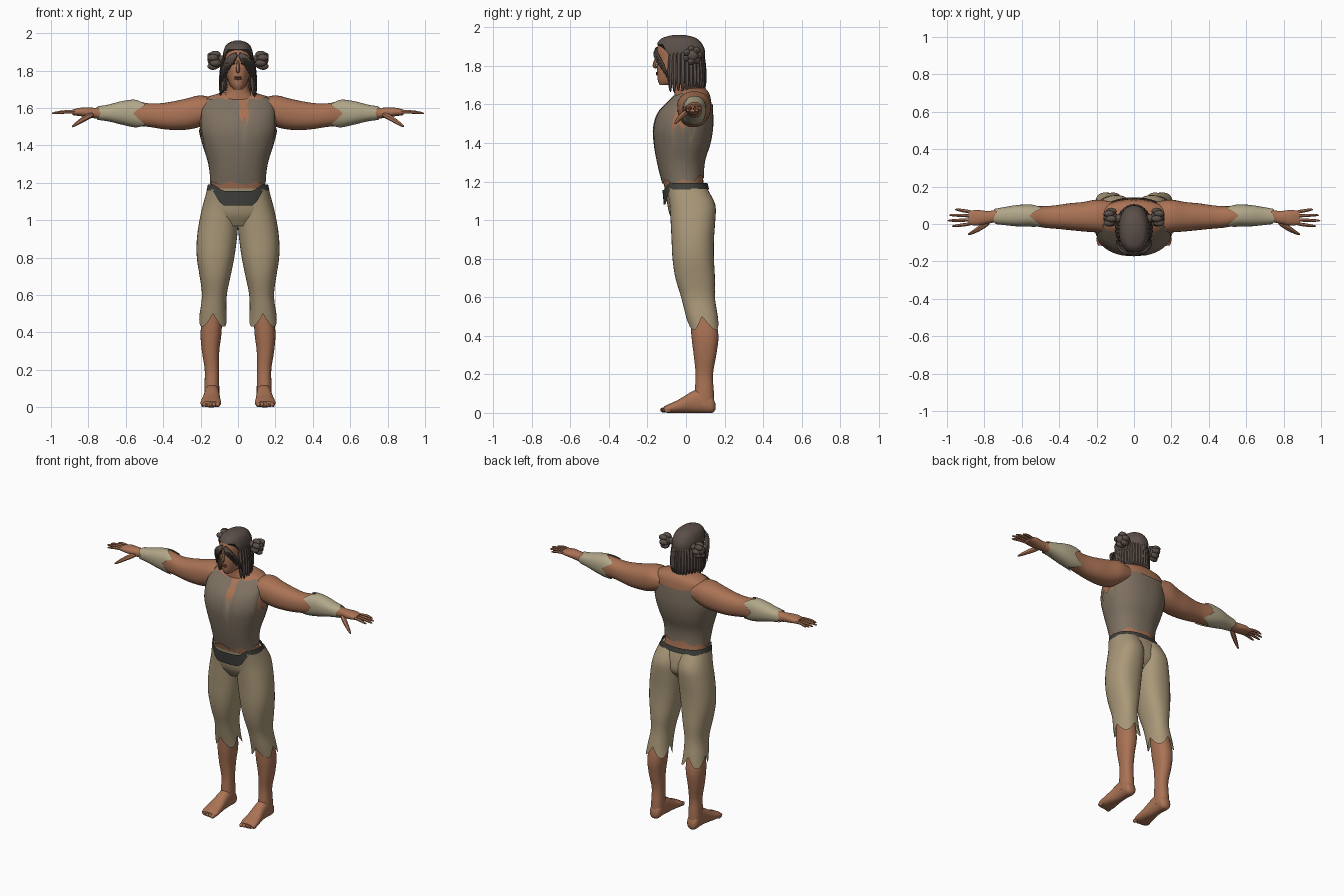
import bpy, bmesh, math, random
from math import sin, cos, pi, tau
from mathutils import Vector, Matrix

random.seed(4)
cube = bpy.data.objects.get("Cube")
if cube:
    bpy.data.objects.remove(cube, do_unlink=True)


def material(name, *rgb):
    m = bpy.data.materials.new(name)
    m.use_nodes = True
    m.diffuse_color = (*rgb, 1)
    m.node_tree.nodes["Principled BSDF"].inputs["Base Color"].default_value = (*rgb, 1)
    return m


SKIN = material("skin", .40, .17, .09)
SHIRT = material("shirt_cloth", .21, .165, .12)
PANTS = material("pants_cloth", .40, .315, .19)
HAIR = material("hair_brown", .105, .078, .066)
BELT = material("belt_dark", .05, .05, .045)
WRAP = material("forearm_wrap", .44, .385, .25)
LIPS = material("lips", .25, .08, .05)
EYE = material("eye_dark", .03, .02, .015)


def finish(bm, name, mat, subdiv=0):
    bmesh.ops.recalc_face_normals(bm, faces=bm.faces)
    mesh = bpy.data.meshes.new(name)
    bm.to_mesh(mesh)
    bm.free()
    ob = bpy.data.objects.new(name, mesh)
    bpy.context.collection.objects.link(ob)
    mesh.materials.append(mat)
    bpy.ops.object.select_all(action='DESELECT')
    ob.select_set(True)
    bpy.context.view_layer.objects.active = ob
    bpy.ops.object.shade_smooth_by_angle(angle=math.radians(55))
    if subdiv:
        ob.modifiers.new("smooth", 'SUBSURF').levels = subdiv
        ob.modifiers["smooth"].render_levels = subdiv
    return ob


def sample(rings, t):
    """Smoothly interpolated bounding box of the section at position t."""
    n = len(rings)
    up = rings[-1][0] > rings[0][0]
    i = 0
    while i < n - 2 and ((t > rings[i + 1][0]) == up):
        i += 1
    a, b = rings[i], rings[i + 1]
    p, q = rings[max(i - 1, 0)], rings[min(i + 2, n - 1)]
    h = b[0] - a[0]
    u = min(max((t - a[0]) / h, 0), 1)
    out = []
    for k in range(1, 5):
        m0 = (b[k] - p[k]) / (b[0] - p[0]) * h
        m1 = (q[k] - a[k]) / (q[0] - a[0]) * h
        out.append((2*u**3 - 3*u*u + 1) * a[k] + (u**3 - 2*u*u + u) * m0
                   + (3*u*u - 2*u**3) * b[k] + (u**3 - u*u) * m1)
    return out


def power(v, p=.88):
    return math.copysign(abs(v) ** p, v)


def loft(name, mat, rings, axis='z', start=None, end=None, grow=0, side=1,
         segs=32, steps=24, caps=True):
    """Skin through rounded sections; start and end may vary with the angle."""
    start = start or (lambda a: rings[0][0])
    end = end or (lambda a: rings[-1][0])
    bm = bmesh.new()
    rows = []
    for s in range(steps + 1):
        row = []
        for j in range(segs):
            a = tau * j / segs
            t = start(a) + (end(a) - start(a)) * s / steps
            p0, p1, q0, q1 = sample(rings, t)
            p = (p0 + p1) / 2 + ((p1 - p0) / 2 + grow) * power(cos(a))
            q = (q0 + q1) / 2 + ((q1 - q0) / 2 + grow) * power(sin(a))
            x, y, z = {'z': (p, q, t), 'x': (t, p, q), 'y': (p, t, q)}[axis]
            row.append(bm.verts.new((side * x, y, z)))
        rows.append(row)
    for r0, r1 in zip(rows, rows[1:]):
        for j in range(segs):
            k = (j + 1) % segs
            bm.faces.new((r0[j], r0[k], r1[k], r1[j]))
    if caps:
        bm.faces.new(rows[0])
        bm.faces.new(rows[-1])
    return finish(bm, name, mat)


def sweep(bm, pts, radii, sides=6):
    """Tapered tube through points."""
    pts = [Vector(p) for p in pts]
    rows = []
    for i, p in enumerate(pts):
        d = (pts[min(i + 1, len(pts) - 1)] - pts[max(i - 1, 0)]).normalized()
        u = d.cross(Vector((.3, .9, .2))).normalized()
        v = d.cross(u)
        rows.append([bm.verts.new(p + radii[i] * (u * cos(tau*j/sides) + v * sin(tau*j/sides)))
                     for j in range(sides)])
    for r0, r1 in zip(rows, rows[1:]):
        for j in range(sides):
            k = (j + 1) % sides
            bm.faces.new((r0[j], r0[k], r1[k], r1[j]))
    bm.faces.new(rows[0])
    bm.faces.new(rows[-1])


def blob(bm, loc, size, segs=12):
    bmesh.ops.create_uvsphere(bm, u_segments=segs, v_segments=8, radius=1,
                              matrix=Matrix.Translation(loc) @ Matrix.Diagonal((*size, 1)))


def zig(a, n):
    return abs((a * n / tau) % 1 * 2 - 1)


def clamp(v):
    return min(max(v, 0), 1)


def sym(rows):
    return [(t, -w, w, f, b) for t, w, f, b in rows]


# Torso, neck and shirt
TORSO = sym([(1.1, .155, -.09, .11), (1.2, .143, -.12, .09), (1.3, .153, -.145, .092),
             (1.4, .183, -.162, .122), (1.48, .203, -.165, .135), (1.56, .203, -.14, .135),
             (1.62, .195, -.085, .13), (1.66, .165, -.045, .12), (1.685, .08, -.03, .1)])
loft("torso", SKIN, TORSO, segs=48)
loft("neck", SKIN, sym([(1.6, .14, -.06, .12), (1.65, .1, -.06, .11), (1.69, .065, -.06, .08),
                        (1.78, .056, -.07, .07)]))


def shirt_top(a):
    if abs(a - 1.5 * pi - .13) < .1:
        return 1.54                       # torn neck notch
    if abs(cos(a)) > .93:
        return 1.5 - .03 * zig(a, 24)     # armhole
    return (1.645 if sin(a) < 0 else 1.6) + .02 * zig(a, 9) * abs(cos(a))


loft("shirt", SHIRT, TORSO, grow=.006, segs=48, caps=False, end=shirt_top,
     start=lambda a: 1.185 + .03 * clamp(sin(a)) + .025 * zig(a, 7))

# Pelvis and belt with a dropped front
loft("pelvis", PANTS, sym([(.97, .1, -.05, .08), (1.03, .165, -.085, .125),
                           (1.1, .168, -.1, .125), (1.17, .16, -.112, .108)]))


def drop(a):
    return clamp((.78 - abs(cos(a))) / .35) if sin(a) < 0 else 0


loft("belt", BELT, sym([(1.06, .172, -.108, .13), (1.12, .17, -.113, .122), (1.2, .153, -.12, .104)]),
     grow=.006, segs=48, steps=6, caps=False,
     start=lambda a: 1.16 - .08 * drop(a), end=lambda a: 1.192 - .035 * drop(a))

# Limb sections
THIGH = [(.43, .055, .213, .02, .175), (.5, .062, .205, 0, .165), (.6, .06, .192, -.025, .15),
         (.7, .04, .205, -.055, .15), (.8, .02, .22, -.07, .145), (.9, .006, .22, -.075, .145),
         (1, -.002, .206, -.08, .152), (1.08, -.002, .188, -.085, .152), (1.165, .005, .165, -.1, .11)]
SHIN = [(.04, .1, .18, .045, .147), (.1, .1, .18, .045, .145), (.2, .102, .178, .05, .14),
        (.3, .1, .193, .04, .157), (.4, .088, .2, .028, .168), (.52, .085, .185, .02, .148)]
FOOT = [(.152, .125, .16, .015, .05), (.138, .105, .175, 0, .085), (.08, .1, .18, 0, .125),
        (.03, .098, .182, 0, .11), (-.04, .093, .195, 0, .068), (-.09, .09, .2, 0, .045),
        (-.115, .1, .192, .003, .032)]
ARM = [(.12, -.05, .12, 1.53, 1.65), (.2, -.045, .13, 1.5, 1.668), (.27, -.04, .118, 1.485, 1.652),
       (.35, -.032, .11, 1.483, 1.635), (.42, -.025, .1, 1.49, 1.625), (.48, -.02, .095, 1.5, 1.625),
       (.55, -.008, .097, 1.503, 1.638), (.62, -.006, .095, 1.518, 1.63),
       (.7, .002, .082, 1.537, 1.61), (.77, .01, .07, 1.545, 1.6)]
PALM = [(.74, .01, .07, 1.545, 1.6), (.79, 0, .07, 1.548, 1.602), (.84, -.008, .075, 1.556, 1.602),
        (.885, -.004, .07, 1.562, 1.592)]

for label, s in (("left", 1), ("right", -1)):
    # Legs and feet
    loft(label + "_pant_leg", PANTS, THIGH, side=s, segs=36, caps=False,
         start=lambda a: .43 + .07 * zig(a, 4) ** 2)
    loft(label + "_shin", SKIN, SHIN, side=s)
    loft(label + "_foot", SKIN, FOOT, 'y', side=s)
    bm = bmesh.new()
    for i in range(5):
        blob(bm, (s * (.108 + .02 * i), -.112 + .005 * i, .015), (.013 - .001 * i, .022, .014))
    finish(bm, label + "_toes", SKIN)

    # Arms, wraps and hands
    loft(label + "_arm", SKIN, ARM, 'x', side=s)
    loft(label + "_forearm_wrap", WRAP, ARM, 'x', side=s, grow=.007, segs=36, caps=False,
         start=lambda a: .49 + .07 * zig(a, 4), end=lambda a: .735 + .02 * zig(a, 3))
    loft(label + "_palm", SKIN, PALM, 'x', side=s, segs=20, steps=10)
    bm = bmesh.new()
    for i in range(4):
        y, tip = .003 + .02 * i, (.975, .998, .99, .96)[i]
        spread = (i - 1.5) * .006
        sweep(bm, [(s * .86, y, 1.578), (s * .92, y + spread, 1.582),
                   (s * (tip - .02), y + spread * 1.5, 1.574), (s * tip, y + spread * 1.6, 1.57)],
              (.012, .011, .009, .004))
    sweep(bm, [(s * .77, .015, 1.57), (s * .82, -.02, 1.545), (s * .865, -.047, 1.515),
               (s * .89, -.058, 1.497)], (.02, .018, .012, .005))
    finish(bm, label + "_fingers", SKIN, 1)

    # Eyes, brows and ears
    bm = bmesh.new()
    blob(bm, (s * .03, -.151, 1.838), (.014, .006, .005))
    sweep(bm, [(s * .012, -.157, 1.856), (s * .03, -.156, 1.862), (s * .05, -.142, 1.857)],
          (.004, .005, .002))
    finish(bm, label + "_eye_and_brow", EYE)
    bm = bmesh.new()
    blob(bm, (s * .073, -.03, 1.825), (.01, .02, .032))
    finish(bm, label + "_ear", SKIN)

    # Knotted hair bun
    bm = bmesh.new()
    blob(bm, (s * .125, .035, 1.855), (.038, .035, .035))
    for i in range(7):
        a = tau * i / 7
        blob(bm, (s * (.122 + .012 * (i % 2)), .035 + .033 * cos(a), 1.855 + .033 * sin(a)),
             (.03, .019, .019), 8)
    blob(bm, (s * .085, .03, 1.86), (.03, .022, .022))
    finish(bm, label + "_hair_bun", HAIR)

# Head and face
HEAD = sym([(1.7, .024, -.135, -.05), (1.72, .042, -.145, .01), (1.76, .058, -.15, .06),
            (1.8, .067, -.152, .08), (1.84, .071, -.15, .088), (1.88, .073, -.153, .09),
            (1.915, .066, -.142, .075), (1.94, .046, -.115, .045), (1.952, .015, -.065, 0)])
loft("head", SKIN, HEAD)
bm = bmesh.new()
sweep(bm, [(0, -.148, 1.855), (0, -.158, 1.825), (0, -.168, 1.8), (0, -.155, 1.787)],
      (.008, .011, .013, .008))
finish(bm, "nose", SKIN, 1)
bm = bmesh.new()
for z in (1.756, 1.765):
    blob(bm, (0, -.149, z), (.022, .008, .005))
finish(bm, "mouth", LIPS)

# Smooth hair cap with a high forehead line
CAP = HEAD[2:-2] + sym([(1.943, .05, -.118, .048), (1.955, .027, -.085, .015), (1.961, .008, -.055, -.015)])
loft("hair_cap", HAIR, CAP, grow=.008, segs=40,
     start=lambda a: 1.79 + .122 * clamp(-1.6 * sin(a) - .1))

# Hanging locks around the back and sides
bm = bmesh.new()
for i in range(23):
    a = -.5 + (pi + 1) * i / 22
    c, d = cos(a), sin(a)
    low = 1.655 + random.uniform(-.005, .03)
    sweep(bm, [(.055 * c, -.025 + .09 * d, 1.915), (.078 * c, -.025 + .112 * d, 1.86),
               (.086 * c, -.025 + .115 * d, 1.79), (.09 * c, -.025 + .122 * d, 1.72),
               (.094 * c, -.025 + .115 * d, low)], (.008, .015, .018, .017, .004))
finish(bm, "hanging_locks", HAIR, 1)

# Bangs that part at the brow and sweep to both sides
bm = bmesh.new()
for s in (1, -1):
    for i in range(6):
        w, low = .028 + .012 * i, 1.825 - .024 * i
        sweep(bm, [(s * .004, -.15, 1.885 + .003 * i), (s * w * .6, -.165, 1.872),
                   (s * w, -.158 + .008 * i, 1.845 - .006 * i),
                   (s * (w + .008), -.152 + .014 * i, low)], (.006, .011, .011, .002))
finish(bm, "bangs", HAIR, 1)
